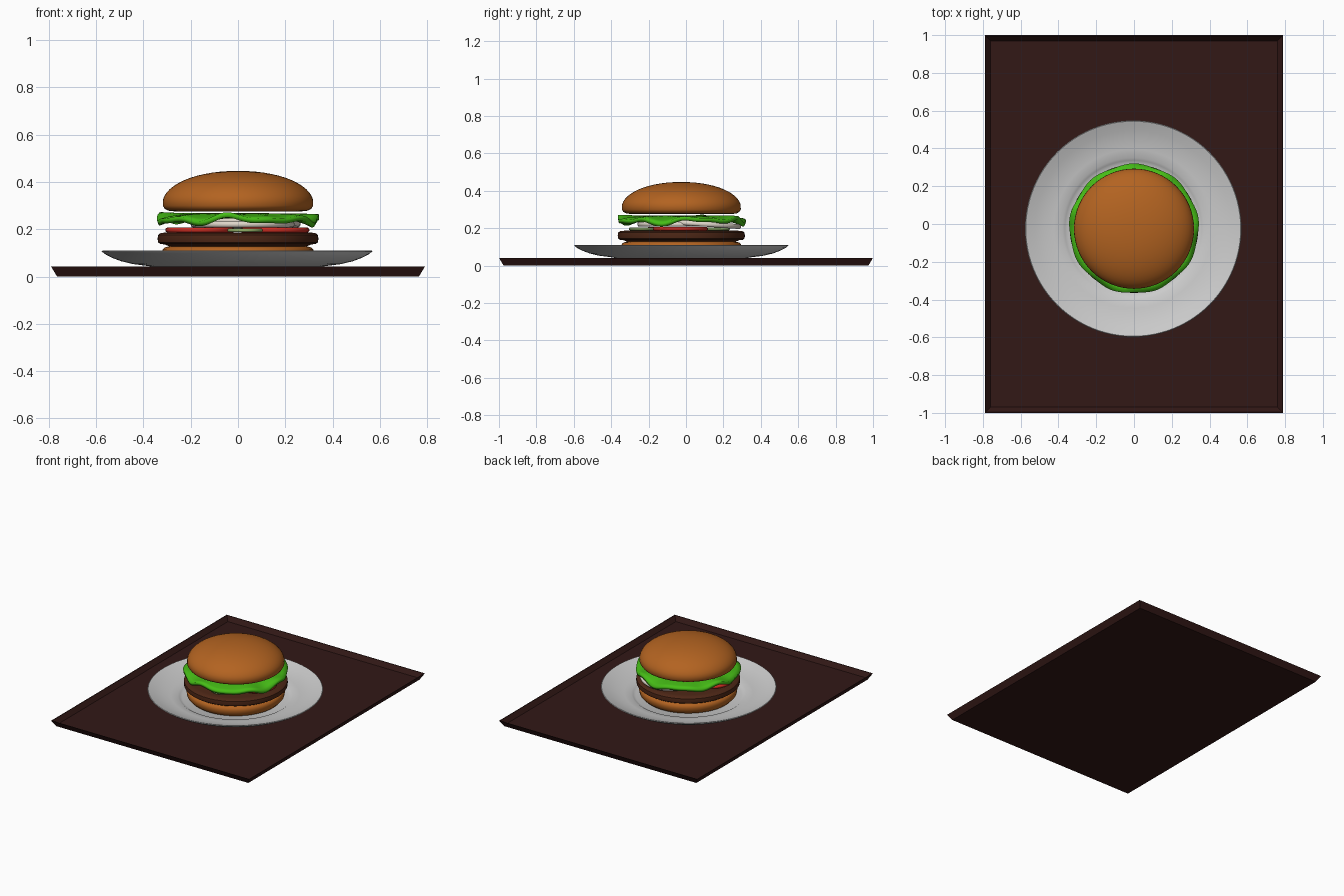
import bpy, bmesh, math
from mathutils import Vector

if "Cube" in bpy.data.objects:
    bpy.data.objects.remove(bpy.data.objects["Cube"])

CX, CY = 0.0, -0.025


def material(name, rgb):
    m = bpy.data.materials.new(name)
    m.diffuse_color = (*rgb, 1)
    m.use_nodes = True
    m.node_tree.nodes["Principled BSDF"].inputs["Base Color"].default_value = m.diffuse_color
    return m


BUN = material("toasted_bread", (0.45, 0.125, 0.015))
MEAT = material("grilled_meat", (0.075, 0.02, 0.008))
RED = material("tomato_red", (0.6, 0.025, 0.015))
GREEN = material("leaf_green", (0.06, 0.5, 0.008))
PICKLE = material("pickle_green", (0.32, 0.48, 0.15))
ONION = material("onion_white", (0.75, 0.68, 0.6))
WOOD = material("dark_wood", (0.032, 0.009, 0.008))


def finish(name, bm, mat=None, angle=40):
    bmesh.ops.remove_doubles(bm, verts=bm.verts, dist=1e-5)
    bmesh.ops.recalc_face_normals(bm, faces=bm.faces)
    me = bpy.data.meshes.new(name)
    bm.to_mesh(me)
    bm.free()
    ob = bpy.data.objects.new(name, me)
    bpy.context.collection.objects.link(ob)
    if mat:
        me.materials.append(mat)
    bpy.ops.object.select_all(action='DESELECT')
    ob.select_set(True)
    bpy.context.view_layer.objects.active = ob
    bpy.ops.object.shade_smooth_by_angle(angle=math.radians(angle))
    return ob


def lathe(name, profile, mat=None, center=(CX, CY, 0), tilt=(0, 0, 0), steps=64):
    bm = bmesh.new()
    vs = [bm.verts.new((r, 0, z)) for r, z in profile]
    es = [bm.edges.new(p) for p in zip(vs, vs[1:])]
    bmesh.ops.spin(bm, geom=vs + es, cent=(0, 0, 0), axis=(0, 0, 1),
                   angle=math.tau, steps=steps)
    ob = finish(name, bm, mat)
    ob.location = center
    ob.rotation_euler = tilt
    return ob


def slab(r, z0, z1, bevel):
    # rounded disc profile
    pts = [(0, z0)]
    for a in range(-90, 91, 30):
        t = math.radians(a)
        pts.append((r - bevel + bevel * math.cos(t),
                    (z0 + z1) / 2 + (z1 - z0) / 2 * math.sin(t)))
    return pts + [(0, z1)]


# Serving tray: shallow, flared walls
bm = bmesh.new()
loops = []
for hx, hy, z in ((0.765, 0.975, 0), (0.79, 1.0, 0.042),
                  (0.785, 0.995, 0.042), (0.76, 0.97, 0.012)):
    loops.append([bm.verts.new((sx * hx, sy * hy, z))
                  for sx, sy in ((-1, -1), (1, -1), (1, 1), (-1, 1))])
for a, b in zip(loops, loops[1:]):
    for i in range(4):
        j = (i + 1) % 4
        bm.faces.new((a[i], a[j], b[j], b[i]))
bm.faces.new(loops[0])
bm.faces.new(loops[-1])
finish("tray", bm, WOOD, 15)

# Plate with foot, raised rim and shallow well
lathe("plate", [(0, 0.014), (0.33, 0.014), (0.345, 0.04), (0.385, 0.046),
                (0.44, 0.053), (0.49, 0.065), (0.53, 0.08), (0.558, 0.095),
                (0.573, 0.107), (0.569, 0.11), (0.555, 0.105), (0.52, 0.091),
                (0.47, 0.077), (0.42, 0.068), (0.375, 0.064), (0.362, 0.056),
                (0.345, 0.048), (0, 0.048)], center=(-0.004, CY, 0), steps=96)

# Bottom bun
lathe("bottom_bun", [(0, 0.048), (0.275, 0.048), (0.3, 0.055), (0.318, 0.075),
                     (0.322, 0.1), (0.318, 0.116), (0.308, 0.124), (0.29, 0.128),
                     (0, 0.128)], BUN)

# Patty
lathe("patty", [(0, 0.126), (0.29, 0.128), (0.31, 0.136), (0.328, 0.138),
                (0.338, 0.145), (0.34, 0.16), (0.338, 0.176), (0.328, 0.184),
                (0.3, 0.187), (0, 0.187)], MEAT)

# Tomato slices
for i, (x, y) in enumerate(((-0.16, -0.06), (0.155, -0.03))):
    lathe(f"tomato_slice_{i + 1}", slab(0.147, 0, 0.02, 0.008), RED,
          (x, y, 0.187), steps=40)

# Pickle slices
for i, (x, y) in enumerate(((0.03, -0.23), (-0.02, 0.16))):
    lathe(f"pickle_slice_{i + 1}", slab(0.075, 0, 0.014, 0.005), PICKLE,
          (x, y, 0.189), steps=32)

# Onion slices, tilted to rest on the pile
for i, (x, y, z, r, rx) in enumerate(((0.02, -0.04, 0.208, 0.22, 0),
                                      (0.05, 0.08, 0.21, 0.215, -0.07))):
    lathe(f"onion_slice_{i + 1}", slab(r, 0, 0.026, 0.01), ONION,
          (x, y, z), (rx, 0, 0), 48)

# Lettuce leaf: disc with a ruffled, drooping edge
bm = bmesh.new()
N, R = 120, 10
rings = []
for k in range(R + 1):
    t = k / R
    ring = []
    for i in range(N):
        a = math.tau * i / N
        wave = (0.5 * math.sin(7 * a + 0.6) + 0.3 * math.sin(11 * a + 2)
                + 0.3 * math.sin(3 * a))
        r = 0.04 + t * (0.302 + 0.004 * math.sin(9 * a))
        z = 0.268 + t ** 4 * (-0.018 + 0.022 * wave)
        ring.append(bm.verts.new((r * math.cos(a), r * math.sin(a), z)))
    rings.append(ring)
bm.faces.new(rings[0])
for p, q in zip(rings, rings[1:]):
    for i in range(N):
        j = (i + 1) % N
        bm.faces.new((p[i], p[j], q[j], q[i]))
leaf = finish("lettuce", bm, GREEN, 60)
leaf.location = (CX, CY, 0)
# thick ruffled border
mod = leaf.modifiers.new("thickness", 'SOLIDIFY')
mod.thickness = 0.022

# Top bun dome
dome = [(0, 0.276), (0.27, 0.276), (0.295, 0.279), (0.31, 0.287), (0.318, 0.3)]
for k in range(1, 15):
    t = math.pi / 2 * k / 14
    dome.append((0.319 * math.cos(t) ** 0.95 if k < 14 else 0,
                 0.31 + 0.137 * math.sin(t)))
lathe("top_bun", dome, BUN)
